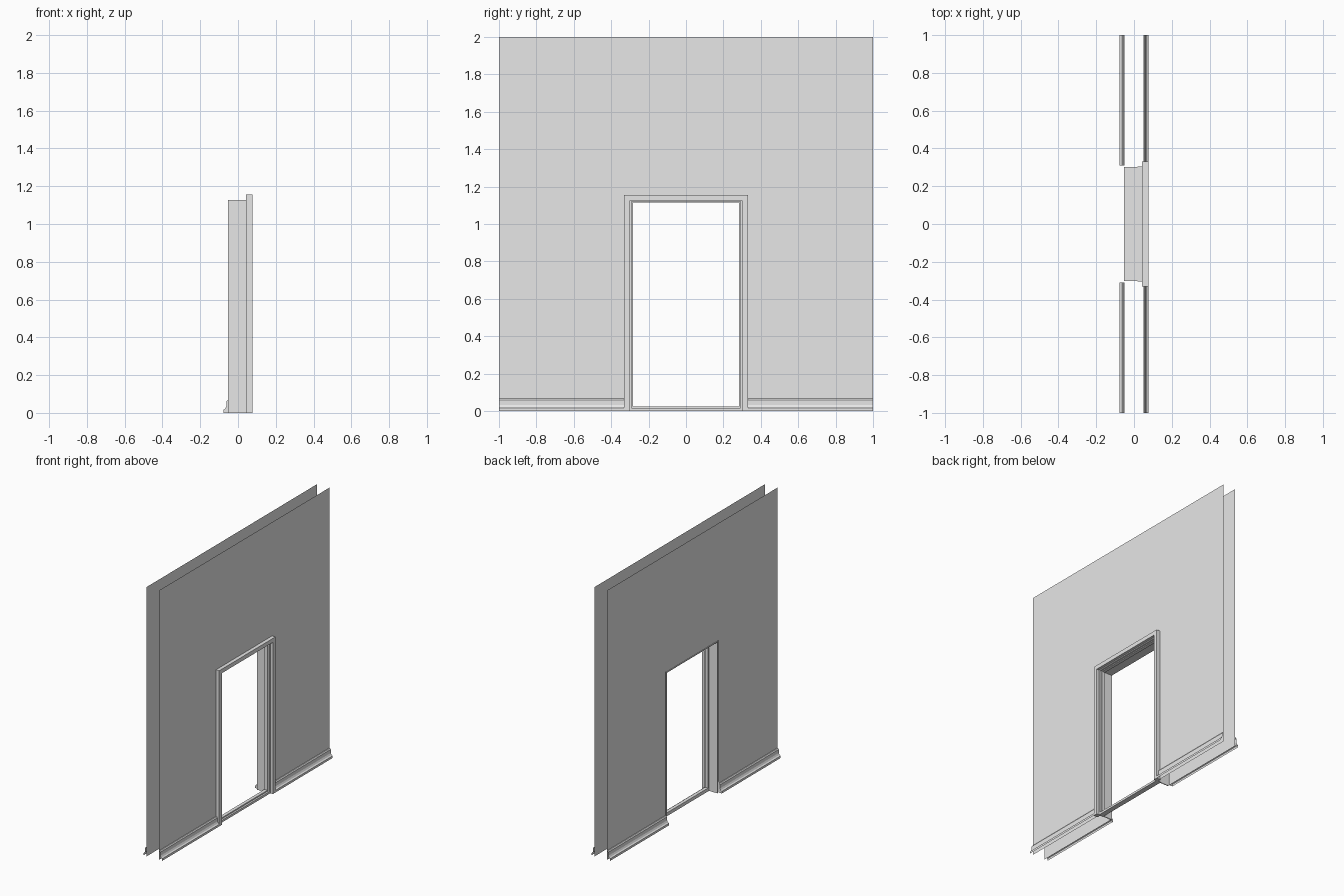
import bpy

cube = bpy.data.objects.get("Cube")
if cube:
    bpy.data.objects.remove(cube, do_unlink=True)

grey = bpy.data.materials.new("light_grey")
grey.use_nodes = True
grey.diffuse_color = (0.8, 0.8, 0.8, 1)
grey.node_tree.nodes["Principled BSDF"].inputs["Base Color"].default_value = (0.8, 0.8, 0.8, 1)


def add_mesh(name, verts, faces):
    mesh = bpy.data.meshes.new(name)
    mesh.from_pydata(verts, [], faces)
    mesh.materials.append(grey)
    obj = bpy.data.objects.new(name, mesh)
    bpy.context.collection.objects.link(obj)
    return obj


def arch(inner, outer, base=0.0):
    """Outline of a three-sided surround in y, z; inner and outer are (half width, top)."""
    (a, t), (b, u) = inner, outer
    return [(-b, base), (-b, u), (b, u), (b, base),
            (a, base), (a, t), (-a, t), (-a, base)]


def sheet(name, outline, x):
    """Flat arch made of three panels, facing away from the centre."""
    # Split at the head of the opening
    (b, u), (a, t) = outline[2], outline[5]
    z = outline[0][1]
    pts = [(-b, z), (-a, z), (-a, t), (-a, u), (-b, u),
           (a, z), (b, z), (b, u), (a, u), (a, t)]
    faces = [(0, 1, 2, 3, 4), (2, 9, 8, 3), (5, 6, 7, 8, 9)]
    if x < 0:
        faces = [f[::-1] for f in faces]
    return add_mesh(name, [(x, y, h) for y, h in pts], faces)


def surround(name, inner, outer, x0, x1):
    """Solid three-sided surround running between x0 and x1."""
    pts = arch(inner, outer)
    n = len(pts)
    verts = [(x, y, z) for x in (x0, x1) for y, z in pts]
    faces = [(i, i + n, (i + 1) % n + n, (i + 1) % n) for i in range(n)]
    # Left post, head and right post on both broad sides
    for quad in ((0, 1, 6, 7), (1, 2, 5, 6), (2, 3, 4, 5)):
        faces.append(quad)
        faces.append(tuple(i + n for i in quad[::-1]))
    return add_mesh(name, verts, faces)


def bar(name, x0, x1, half, z0, z1):
    verts = [(x, y, z) for x in (x0, x1) for y in (-half, half) for z in (z0, z1)]
    faces = [(0, 1, 3, 2), (4, 6, 7, 5), (0, 4, 5, 1),
             (2, 3, 7, 6), (0, 2, 6, 4), (1, 5, 7, 3)]
    return add_mesh(name, verts, faces)


WALL = 0.05
SKIRTING = [(0.027, 0), (0.027, 0.016), (0.018, 0.022), (0.012, 0.034),
            (0.012, 0.06), (0.006, 0.068), (0, 0.068)]


def skirting(name, side, end, start):
    """Moulded strip against a wall, closed only where it meets the doorway."""
    n = len(SKIRTING)
    verts = [(side * (WALL + d), end * y, z) for y in (start, 1) for d, z in SKIRTING]
    verts.append((side * WALL, end * start, 0))
    faces = [(i, i + n, i + 1 + n, i + 1) for i in range(n - 1)]
    faces.append(tuple(range(n)) + (2 * n,))
    if side * end > 0:
        faces = [f[::-1] for f in faces]
    return add_mesh(name, verts, faces)


# Two wall skins with a doorway
opening = arch((0.31, 1.13), (1, 2))
sheet("wall_left", opening, WALL)
sheet("wall_right", opening, -WALL)

# Skirting boards on both wall skins
for side, label, start in ((1, "left", 0.33), (-1, "right", 0.31)):
    for end, place in ((1, "back"), (-1, "front")):
        skirting(f"skirting_{label}_{place}", side, end, start)

# Door lining, stop, stepped casing and threshold
surround("door_lining", (0.295, 1.122), (0.301, 1.128), -0.052, 0.043)
surround("door_stop", (0.283, 1.114), (0.305, 1.128), 0.018, 0.043)
surround("casing_inner_step", (0.291, 1.119), (0.31, 1.135), 0.043, 0.056)
surround("door_casing", (0.3, 1.126), (0.33, 1.156), 0.043, 0.077)
bar("threshold", 0.018, 0.043, 0.295, 0, 0.025)
bar("threshold_step", 0.043, 0.056, 0.3, 0, 0.016)
